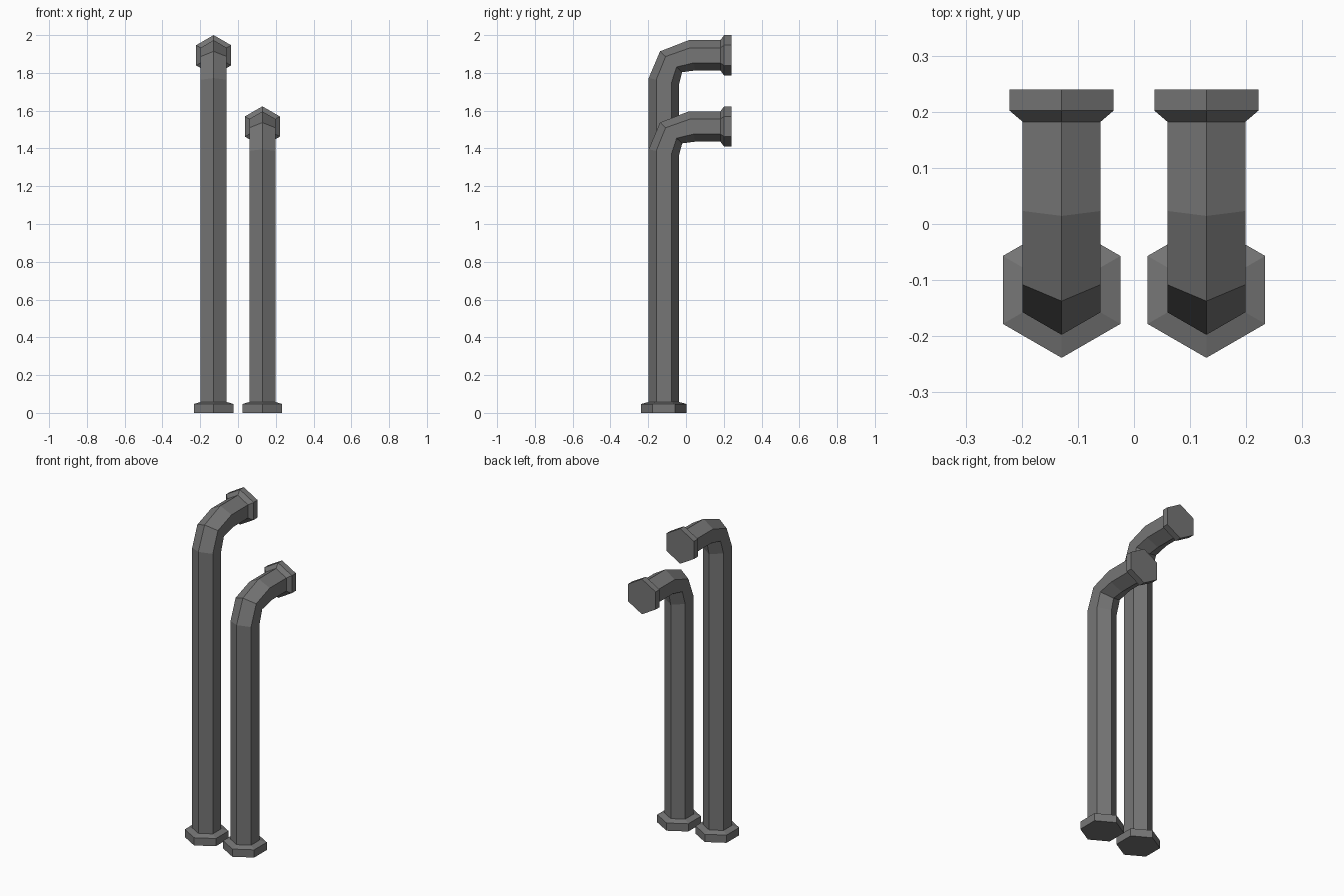
import bpy, bmesh, math
from mathutils import Vector

cube = bpy.data.objects.get("Cube")
if cube:
    bpy.data.objects.remove(cube, do_unlink=True)

metal = bpy.data.materials.new("dark grey metal")
metal.use_nodes = True
colour = (0.18, 0.18, 0.18, 1)
metal.diffuse_color = colour
metal.node_tree.nodes["Principled BSDF"].inputs["Base Color"].default_value = colour

SIDES = 6
PIPE, BASE, END = 0.08, 0.121, 0.107   # hexagon radii


def sweep(name, x, rings):
    """Join hexagonal rings (y, z, radius, outward y, outward z) into a capped solid."""
    bm = bmesh.new()
    loops = []
    for y, z, radius, out_y, out_z in rings:
        loop = []
        for i in range(SIDES):
            a = math.tau * i / SIDES
            offset = Vector((math.sin(a), out_y * math.cos(a), out_z * math.cos(a)))
            loop.append(bm.verts.new(Vector((x, y, z)) + offset * radius))
        loops.append(loop)
    for low, high in zip(loops, loops[1:]):
        for i in range(SIDES):
            j = (i + 1) % SIDES
            bm.faces.new((low[i], low[j], high[j], high[i]))
    bm.faces.new(loops[0])
    bm.faces.new(loops[-1])
    bmesh.ops.recalc_face_normals(bm, faces=bm.faces)
    mesh = bpy.data.meshes.new(name)
    bm.to_mesh(mesh)
    bm.free()
    mesh.materials.append(metal)
    obj = bpy.data.objects.new(name, mesh)
    bpy.context.collection.objects.link(obj)


def bent_pipe(name, x, top):
    y = -0.1175
    sweep(name, x, [
        # foot flange with a chamfered collar
        (y, 0, BASE, -1, 0),
        (y, 0.047, BASE, -1, 0),
        (y, 0.058, PIPE, -1, 0),
        # three-ring elbow
        (y, top - 0.138, PIPE, -1, 0.22),
        (-0.079, top - 0.034, PIPE, -0.73, 0.69),
        (0.032, top, PIPE, -0.22, 1),
        # wall flange
        (0.182, top, PIPE, 0, 1),
        (0.202, top, END, 0, 1),
        (0.24, top, END, 0, 1),
    ])


bent_pipe("tall_pipe", -0.129, 1.893)
bent_pipe("short_pipe", 0.129, 1.516)
